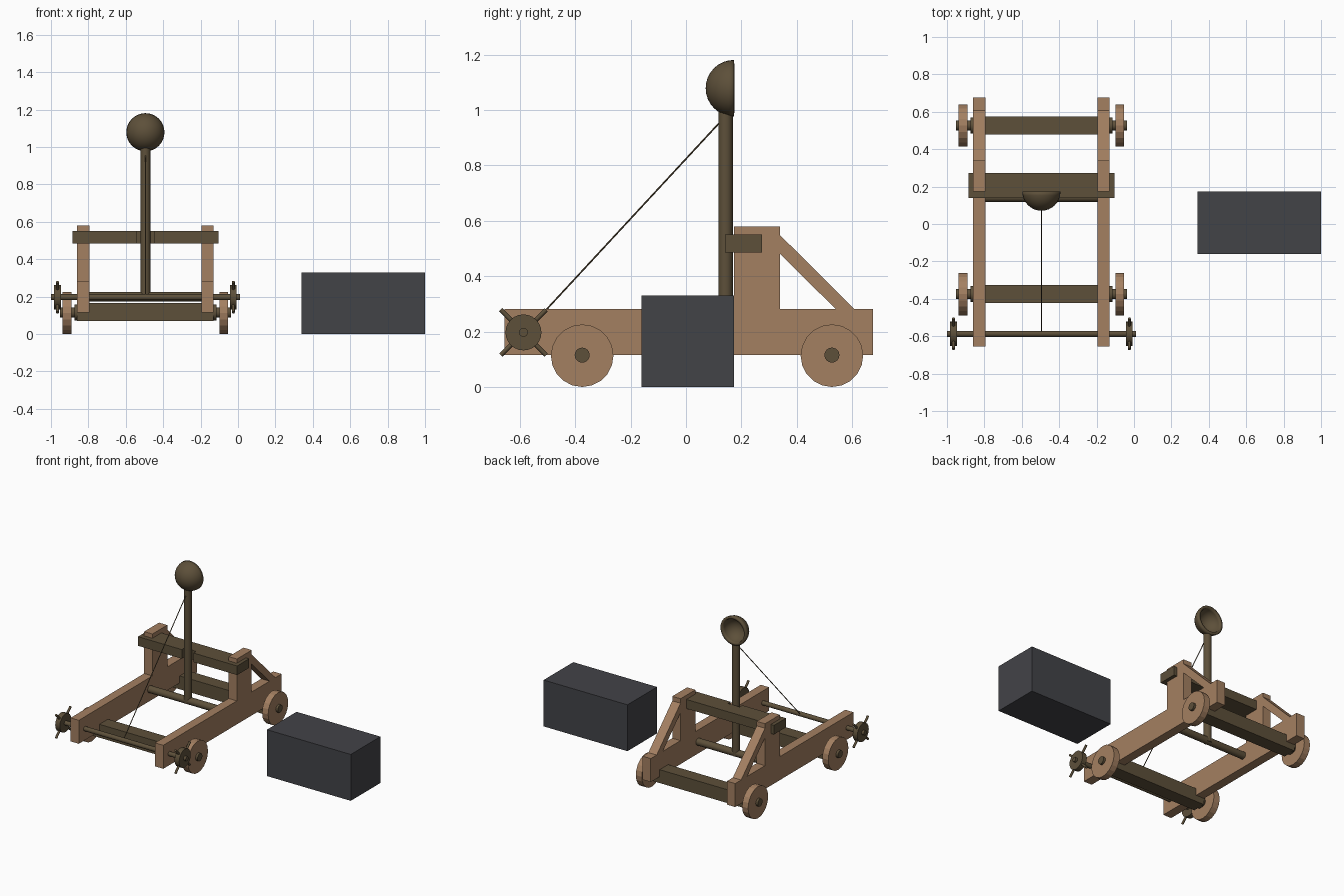
import bpy, bmesh
from math import radians, pi
from mathutils import Vector, Matrix

if "Cube" in bpy.data.objects:
    bpy.data.objects.remove(bpy.data.objects["Cube"])

CX = -0.495          # centre line of the catapult


def material(name, rgb):
    m = bpy.data.materials.new(name)
    m.diffuse_color = (*rgb, 1)
    m.use_nodes = True
    m.node_tree.nodes["Principled BSDF"].inputs["Base Color"].default_value = m.diffuse_color
    return m


TAN = material("light_wood", (0.37, 0.215, 0.12))
BROWN = material("dark_wood", (0.11, 0.08, 0.042))
GREY = material("dark_stone", (0.055, 0.056, 0.064))


def finish(name, bm, mat, smooth=False):
    bmesh.ops.recalc_face_normals(bm, faces=bm.faces[:])
    me = bpy.data.meshes.new(name)
    bm.to_mesh(me)
    bm.free()
    me.materials.append(mat)
    ob = bpy.data.objects.new(name, me)
    bpy.context.collection.objects.link(ob)
    if smooth:
        bpy.ops.object.select_all(action='DESELECT')
        ob.select_set(True)
        bpy.context.view_layer.objects.active = ob
        bpy.ops.object.shade_smooth_by_angle(angle=radians(35))
    return ob


def prism(name, pts, axis, lo, hi, mat):
    """Extrude a profile: (y, z) points along x, or (x, y) points along z."""
    bm = bmesh.new()
    co = [(lo, *p) if axis == 'X' else (*p, lo) for p in pts]
    face = bm.faces.new([bm.verts.new(c) for c in co])
    new = bmesh.ops.extrude_face_region(bm, geom=[face])['geom']
    step = Vector((hi - lo, 0, 0) if axis == 'X' else (0, 0, hi - lo))
    bmesh.ops.translate(bm, verts=[v for v in new if isinstance(v, bmesh.types.BMVert)], vec=step)
    return finish(name, bm, mat)


def box(name, x0, x1, y0, y1, z0, z1, mat):
    return prism(name, [(y0, z0), (y1, z0), (y1, z1), (y0, z1)], 'X', x0, x1, mat)


def rod(name, a, b, r, mat, sides=24, smooth=True):
    a, b = Vector(a), Vector(b)
    bm = bmesh.new()
    turn = (b - a).to_track_quat('Z', 'Y').to_matrix().to_4x4()
    bmesh.ops.create_cone(bm, cap_ends=True, segments=sides, radius1=r, radius2=r,
                          depth=(b - a).length,
                          matrix=Matrix.Translation((a + b) / 2) @ turn)
    return finish(name, bm, mat, smooth)


# stone block beside the catapult
box("stone_block", 0.34, 1.0, -0.16, 0.173, 0, 0.33, GREY)

for side, s in (("left", -1), ("right", 1)):
    # side frame: rail, upright and diagonal brace
    x0, x1 = sorted((CX + s * 0.300, CX + s * 0.365))
    box(side + "_rail", x0, x1, -0.655, 0.675, 0.115, 0.282, TAN)
    box(side + "_upright", x0, x1, 0.173, 0.34, 0.282, 0.58, TAN)
    prism(side + "_brace", [(0.34, 0.48), (0.54, 0.282), (0.608, 0.282), (0.34, 0.548)],
          'X', x0, x1, TAN)
    # wheels with hub collars
    for end, y in (("front", -0.375), ("rear", 0.527)):
        rod(f"{end}_{side}_wheel", (CX + s * 0.395, y, 0.113), (CX + s * 0.442, y, 0.113),
            0.113, TAN, sides=20, smooth=False)
        rod(f"{end}_{side}_hub", (CX + s * 0.36, y, 0.115), (CX + s * 0.38, y, 0.115),
            0.043, BROWN)
    # winch disc with two crossed handle bars
    rod(side + "_winch_disc", (CX + s * 0.452, -0.587, 0.197), (CX + s * 0.488, -0.587, 0.197),
        0.065, BROWN)
    for k in (-1, 1):
        d, x = 0.082, CX + s * 0.47
        rod(f"{side}_winch_handle", (x, -0.587 - d, 0.197 - k * d),
            (x, -0.587 + d, 0.197 + k * d), 0.008, BROWN, sides=12)

# beams and axles joining the rails
for end, y in (("front", -0.375), ("rear", 0.527)):
    box(end + "_beam", CX - 0.365, CX + 0.365, y - 0.048, y + 0.048, 0.07, 0.165, BROWN)
    rod(end + "_axle", (CX - 0.458, y, 0.115), (CX + 0.458, y, 0.115), 0.027, BROWN)

# notched stop bar that the arm rests against
prism("stop_bar", [(CX - 0.39, 0.14), (CX - 0.046, 0.14), (CX - 0.046, 0.17), (CX + 0.046, 0.17),
                   (CX + 0.046, 0.14), (CX + 0.39, 0.14), (CX + 0.39, 0.274), (CX - 0.39, 0.274)],
      'Z', 0.485, 0.55, BROWN)

# winch axle, arm pivot, throwing arm and rope
rod("winch_axle", (CX - 0.505, -0.587, 0.197), (CX + 0.505, -0.587, 0.197), 0.016, BROWN)
rod("arm_pivot", (CX - 0.305, 0.143, 0.2), (CX + 0.305, 0.143, 0.2), 0.025, BROWN)
rod("throwing_arm", (CX, 0.143, 0.185), (CX, 0.143, 0.995), 0.026, BROWN)
rod("rope", (CX, -0.587, 0.19), (CX, 0.14, 0.975), 0.003, BROWN, sides=8)

# hollow half-sphere bowl, open to the rear
bm = bmesh.new()
bmesh.ops.create_uvsphere(bm, u_segments=32, v_segments=16, radius=0.102,
                          matrix=Matrix.Rotation(pi / 2, 4, 'X'))
bmesh.ops.delete(bm, geom=[v for v in bm.verts if v.co.y > 0.001], context='VERTS')
bmesh.ops.translate(bm, verts=bm.verts[:], vec=(CX, 0.173, 1.079))
bowl = finish("bowl", bm, BROWN, smooth=True)
shell = bowl.modifiers.new("shell", 'SOLIDIFY')
shell.thickness = 0.018
shell.offset = -1
